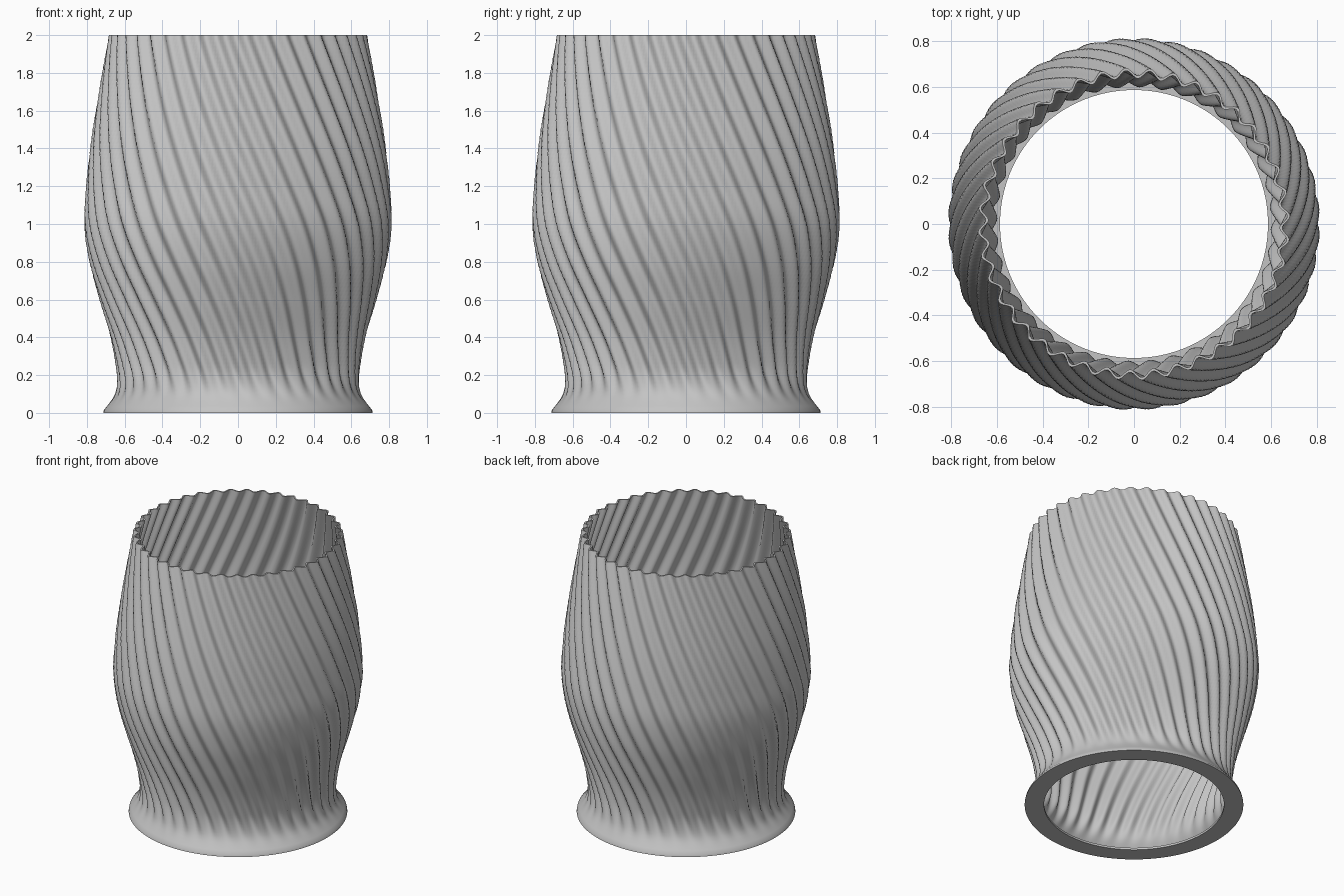
import bpy, bmesh
from math import sin, cos, pi, radians

cube = bpy.data.objects.get("Cube")
if cube:
    bpy.data.objects.remove(cube, do_unlink=True)

FLUTES, COLUMNS, ROWS = 40, 320, 96
HEIGHT, LIP, WALL, HOLE = 2.0, 0.015, 0.012, 0.587
DEPTH = 0.018                 # half depth of the flutes
TWIST = radians(30)           # twist per unit of height

# Crest radius against height
PROFILE = [(0.0, 0.713), (0.015, 0.71), (0.05, 0.682), (0.1, 0.652), (0.16, 0.642),
           (0.25, 0.648), (0.4, 0.676), (0.6, 0.734), (0.8, 0.788), (1.0, 0.815),
           (1.2, 0.805), (1.4, 0.784), (1.6, 0.754), (1.8, 0.72), (2.0, 0.685)]


def crest_radius(z):
    """Smooth curve through the profile points."""
    last = len(PROFILE) - 1
    i = max(k for k in range(last) if PROFILE[k][0] <= z)

    def slope(k):
        a, b = PROFILE[max(k - 1, 0)], PROFILE[min(k + 1, last)]
        return (b[1] - a[1]) / (b[0] - a[0])
    (z0, r0), (z1, r1) = PROFILE[i], PROFILE[i + 1]
    h = z1 - z0
    t = (z - z0) / h
    s = t * t * (3 - 2 * t)
    return (r0 + (r1 - r0) * s + h * slope(i) * t * (1 - t) ** 2
            - h * slope(i + 1) * t * t * (1 - t))


def wall_radius(angle, z):
    """Twisted flutes that fade out into the smooth foot."""
    fade = min(max((z - 0.04) / 0.22, 0), 1)
    depth = DEPTH * fade * fade * (3 - 2 * fade)
    return crest_radius(z) + depth * (cos(FLUTES * (angle + TWIST * z)) - 1)


# Cross-section loop: outer wall up, inner wall down, then the foot ring
heights = [LIP + (HEIGHT - LIP) * i / ROWS for i in range(ROWS + 1)]
section = [(z, 0.0, None) for z in [0.0] + heights]
section += [(z, WALL, None) for z in reversed(heights)]
section += [(LIP, 0.0, HOLE), (0.0, 0.0, HOLE)]

bm = bmesh.new()
rings = []
for z, inset, fixed in section:
    ring = []
    for c in range(COLUMNS):
        a = 2 * pi * c / COLUMNS
        r = fixed or wall_radius(a, z) - inset
        ring.append(bm.verts.new((r * cos(a), r * sin(a), z)))
    rings.append(ring)
for k, ring in enumerate(rings):
    above = rings[(k + 1) % len(rings)]
    for c in range(COLUMNS):
        d = (c + 1) % COLUMNS
        bm.faces.new((ring[c], ring[d], above[d], above[c]))
bmesh.ops.recalc_face_normals(bm, faces=bm.faces)

mesh = bpy.data.meshes.new("fluted_vase")
bm.to_mesh(mesh)
bm.free()
vase = bpy.data.objects.new("fluted_vase", mesh)
bpy.context.collection.objects.link(vase)

# Plain grey material
grey = bpy.data.materials.new("light_grey")
grey.use_nodes = True
colour = (0.55, 0.55, 0.55, 1)
grey.diffuse_color = colour
grey.node_tree.nodes["Principled BSDF"].inputs["Base Color"].default_value = colour
mesh.materials.append(grey)

bpy.ops.object.select_all(action='DESELECT')
vase.select_set(True)
bpy.context.view_layer.objects.active = vase
bpy.ops.object.shade_smooth_by_angle(angle=radians(50))
